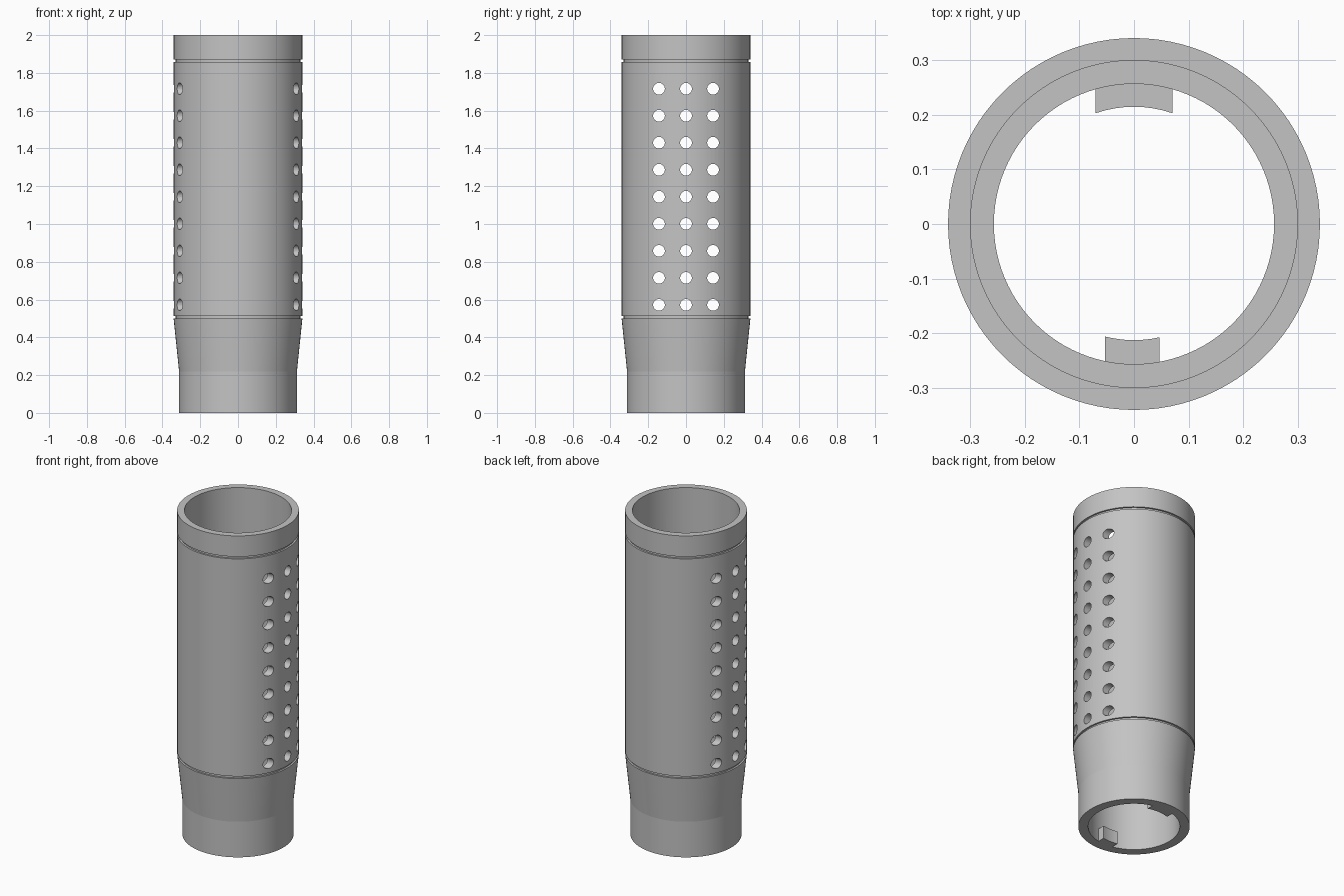
import bpy, bmesh, math
from mathutils import Matrix

old = bpy.data.objects.get("Cube")
if old:
    bpy.data.objects.remove(old, do_unlink=True)

SEGMENTS = 96
OUTER, BORE, NECK = 0.341, 0.30, 0.257

metal = bpy.data.materials.new("grey metal")
grey = (0.55, 0.55, 0.55, 1)
metal.diffuse_color = grey
metal.use_nodes = True
metal.node_tree.nodes["Principled BSDF"].inputs["Base Color"].default_value = grey


def add_object(name, bm):
    bmesh.ops.recalc_face_normals(bm, faces=bm.faces)
    mesh = bpy.data.meshes.new(name)
    bm.to_mesh(mesh)
    bm.free()
    mesh.materials.append(metal)
    obj = bpy.data.objects.new(name, mesh)
    bpy.context.collection.objects.link(obj)
    return obj


def lathe(name, profile):
    """Revolve a closed (radius, height) outline about z."""
    bm = bmesh.new()
    rings = []
    for r, z in profile:
        rings.append([bm.verts.new((r * math.cos(a), r * math.sin(a), z))
                      for a in (math.tau * i / SEGMENTS for i in range(SEGMENTS))])
    for k, ring in enumerate(rings):
        above = rings[(k + 1) % len(rings)]
        for i in range(SEGMENTS):
            j = (i + 1) % SEGMENTS
            bm.faces.new((ring[i], ring[j], above[j], above[i]))
    return add_object(name, bm)


def key_tab(name, x0, x1, side, inner, height, steps=8):
    """Straight-sided block with curved faces, set against the neck bore."""
    bm = bmesh.new()
    xs = [x0 + (x1 - x0) * i / steps for i in range(steps + 1)]
    outline = [(x, side * math.sqrt(inner ** 2 - x * x)) for x in xs]
    outline += [(x, side * math.sqrt((NECK + 0.004) ** 2 - x * x)) for x in reversed(xs)]
    base = bm.faces.new([bm.verts.new((x, y, 0)) for x, y in outline])
    top = bmesh.ops.extrude_face_region(bm, geom=[base])["geom"]
    bmesh.ops.translate(bm, vec=(0, 0, height),
                        verts=[v for v in top if isinstance(v, bmesh.types.BMVert)])
    return add_object(name, bm)


# Tube: neck, flare, two grooves and a stepped bore
groove = OUTER - 0.011
tube = lathe("tube_body", [
    (NECK, 0), (0.312, 0), (0.312, 0.22), (OUTER, 0.5),
    (groove, 0.5), (groove, 0.514), (OUTER, 0.514),
    (OUTER, 1.858), (groove, 1.858), (groove, 1.872), (OUTER, 1.872),
    (OUTER, 2), (BORE, 2), (BORE, 0.5), (NECK, 0.5)])

# Drill three columns of nine holes straight through, side to side
bm = bmesh.new()
for column in (-1, 0, 1):
    for row in range(9):
        place = (Matrix.Translation((0, column * 0.143, 0.572 + row * 0.143))
                 @ Matrix.Rotation(math.pi / 2, 4, 'Y'))
        bmesh.ops.create_cone(bm, cap_ends=True, segments=32, radius1=0.031,
                              radius2=0.031, depth=1, matrix=place)
drill = add_object("hole_cutter", bm)
drill.hide_render = True

cut = tube.modifiers.new("holes", 'BOOLEAN')
cut.operation = 'DIFFERENCE'
cut.solver = 'EXACT'
cut.object = drill
bpy.context.view_layer.objects.active = tube
bpy.ops.object.modifier_apply(modifier=cut.name)
bpy.data.objects.remove(drill, do_unlink=True)

# Key tabs inside the neck
back_tab = key_tab("back_tab", -0.071, 0.071, 1, 0.215, 0.08)
front_tab = key_tab("front_tab", -0.053, 0.047, -1, 0.213, 0.08)

# Smooth curved walls, crisp edges
bpy.ops.object.select_all(action='DESELECT')
for obj in (tube, back_tab, front_tab):
    obj.select_set(True)
bpy.context.view_layer.objects.active = tube
bpy.ops.object.shade_smooth_by_angle(angle=math.radians(5))
